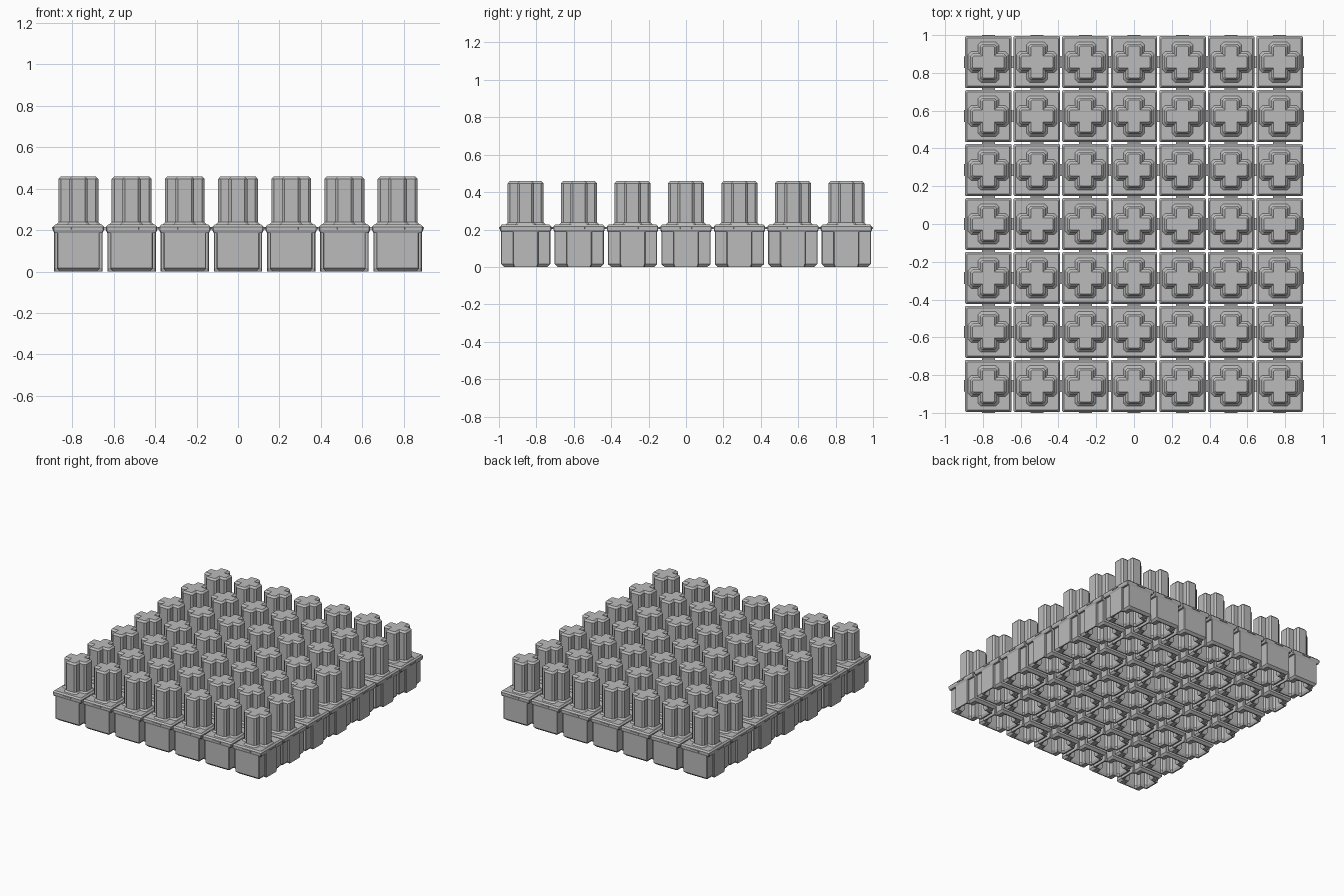
import bpy
import bmesh

cube = bpy.data.objects.get("Cube")
if cube:
    bpy.data.objects.remove(cube)

ROWS = 7
PITCH_X, PITCH_Y = 0.257, 2 / ROWS

grey = bpy.data.materials.new("plain grey")
grey.use_nodes = True
grey.diffuse_color = (0.5, 0.5, 0.5, 1)
grey.node_tree.nodes["Principled BSDF"].inputs["Base Color"].default_value = (0.5, 0.5, 0.5, 1)


def plus(hx, hy, ax, ay, c):
    """Plus outline: half lengths hx, hy; half arm widths ax, ay; corner chamfer c."""
    quarter = [(hx, ay - c), (hx - c, ay), (ax, ay), (ax, hy - c), (ax - c, hy)]
    mirrored = [(-x, y) for x, y in reversed(quarter)]
    half = quarter + mirrored
    return half + [(-x, -y) for x, y in half]


def rect(hx, hy, c=0.004):
    return [(hx, hy - c), (hx - c, hy), (c - hx, hy), (-hx, hy - c),
            (-hx, c - hy), (c - hx, -hy), (hx - c, -hy), (hx, c - hy)]


def loft(bm, sections):
    """Skin a stack of (outline, z) sections and cap both ends."""
    rings = [[bm.verts.new((x, y, z)) for x, y in outline] for outline, z in sections]
    for low, high in zip(rings, rings[1:]):
        n = len(low)
        for i in range(n):
            j = (i + 1) % n
            bm.faces.new((low[i], low[j], high[j], high[i]))
    bm.faces.new(rings[0])
    bm.faces.new(rings[-1])


def make_part(name, *stacks):
    """Build one tile's part and repeat it over the whole grid."""
    bm = bmesh.new()
    for sections in stacks:
        loft(bm, sections)
    bmesh.ops.recalc_face_normals(bm, faces=bm.faces)
    mesh = bpy.data.meshes.new(name)
    bm.to_mesh(mesh)
    bm.free()
    mesh.materials.append(grey)
    obj = bpy.data.objects.new(name, mesh)
    bpy.context.collection.objects.link(obj)
    obj.location = (-PITCH_X * (ROWS - 1) / 2, -PITCH_Y * (ROWS - 1) / 2, 0)
    for label, step in (("columns", (PITCH_X, 0, 0)), ("rows", (0, PITCH_Y, 0))):
        array = obj.modifiers.new(label, "ARRAY")
        array.count = ROWS
        array.use_relative_offset = False
        array.use_constant_offset = True
        array.constant_offset_displace = step


# Lower body with side bosses, folding inward at the bottom into a plus socket
make_part("socket_body", [
    (plus(0.117, 0.132, 0.103, 0.068, 0.004), 0.195),
    (plus(0.117, 0.132, 0.103, 0.068, 0.004), 0.016),
    (plus(0.117, 0.115, 0.090, 0.062, 0.004), 0.0),
    (plus(0.107, 0.107, 0.056, 0.056, 0.012), 0.0),
    (plus(0.098, 0.098, 0.048, 0.048, 0.012), 0.016),
    (plus(0.098, 0.098, 0.048, 0.048, 0.012), 0.185),
])

# Bevelled plate between body and stem
make_part("flange", [
    (rect(0.117, 0.132), 0.186),
    (rect(0.123, 0.137), 0.198),
    (rect(0.123, 0.137), 0.216),
    (rect(0.113, 0.127), 0.227),
])

# Thin links joining each tile to its neighbours
make_part("linking_tabs",
          [(rect(PITCH_X / 2, 0.031, 0.001), z) for z in (0.203, 0.214)],
          [(rect(0.035, PITCH_Y / 2, 0.001), z) for z in (0.203, 0.214)])

# Plus stem with a flared foot and a bevelled top
make_part("plus_stem", [
    (plus(0.108, 0.108, 0.056, 0.056, 0.016), 0.226),
    (plus(0.096, 0.096, 0.045, 0.045, 0.013), 0.238),
    (plus(0.096, 0.096, 0.045, 0.045, 0.013), 0.447),
    (plus(0.084, 0.084, 0.032, 0.032, 0.006), 0.46),
])
